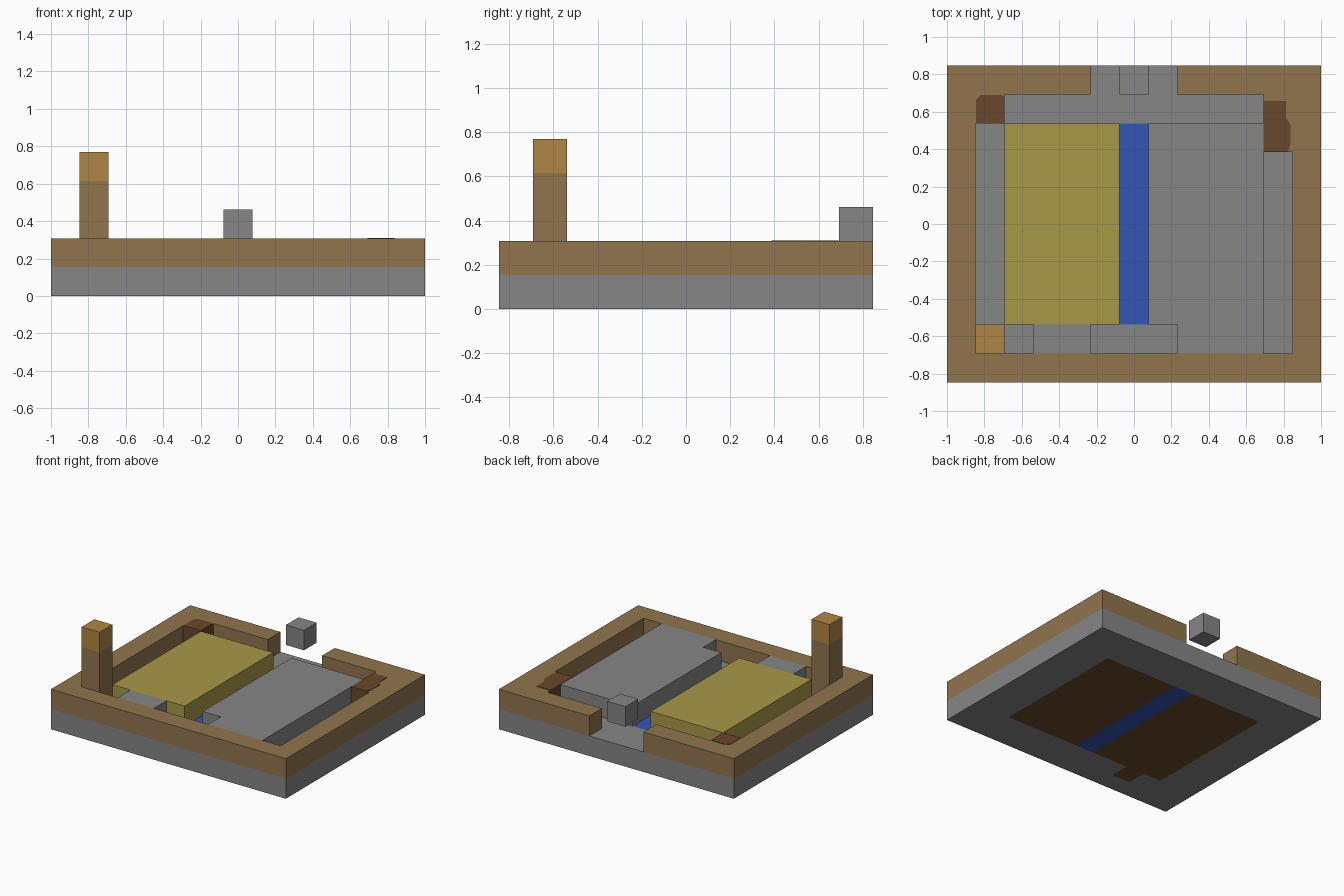
import bpy, bmesh
from mathutils import Vector

cube = bpy.data.objects.get("Cube")
if cube:
    bpy.data.objects.remove(cube, do_unlink=True)

NX, NY = 13, 11
U = 2 / NX                       # edge of one building block


def material(name, rgb):
    m = bpy.data.materials.new(name)
    m.use_nodes = True
    m.diffuse_color = (*rgb, 1)
    m.node_tree.nodes["Principled BSDF"].inputs["Base Color"].default_value = (*rgb, 1)
    return m


stone = material("grey stone", (0.238, 0.238, 0.238))
wood = material("brown wood", (0.28, 0.178, 0.076))
soil = material("dark soil", (0.144, 0.065, 0.025))
straw = material("yellow straw", (0.39, 0.315, 0.065))
water = material("blue water", (0.034, 0.093, 0.456))
lamp = material("orange lamp", (0.434, 0.238, 0.058))


def block(x, y, z):
    """Cells of a box given as inclusive ranges or single indices."""
    spans = [(s, s) if isinstance(s, int) else s for s in (x, y, z)]
    rx, ry, rz = (range(a, b + 1) for a, b in spans)
    return {(i, j, k) for i in rx for j in ry for k in rz}


# Foundation layer
channel = block(6, (2, 8), 0)
soil_bed = (block((2, 10), (2, 8), 0) | block(3, 1, 0)) - channel
foundation = block((0, 12), (0, 10), 0) - soil_bed - channel

# Rim wall with a gap at the back, and the raised beds inside it
rim = block((0, 12), (0, 10), 1) - block((1, 11), (1, 9), 1) - block((5, 7), 10, 1)
parts = [
    ("foundation", foundation, stone),
    ("soil_bed", soil_bed, soil),
    ("water_channel", channel, water),
    ("rim_wall", rim, wood),
    ("straw_bed", block((2, 5), (2, 8), 1), straw),
    ("stone_bed", block((7, 10), (2, 8), 1) | block((8, 10), 1, 1), stone),
    ("front_stone_step", block((3, 4), 1, 1), stone),
    ("corner_post", block(1, 1, (1, 3)), wood),
    ("post_lamp", block(1, 1, 4), lamp),
    ("gate_block", block(6, 10, 2), stone),
    ("left_corner_soil", block(11, (8, 9), 1), soil),
    ("right_corner_soil", block(1, 9, 1), soil),
]
filled = set().union(*(cells for _, cells, _ in parts))


def place(x, y, z):
    return Vector(((x - NX / 2) * U, (y - NY / 2) * U, z * U))


def finish(name, bm, mats):
    mesh = bpy.data.meshes.new(name)
    bm.to_mesh(mesh)
    bm.free()
    for m in mats:
        mesh.materials.append(m)
    obj = bpy.data.objects.new(name, mesh)
    bpy.context.collection.objects.link(obj)


# Each part keeps only the block faces that are exposed
for name, cells, mat in parts:
    bm = bmesh.new()
    for cell in sorted(cells):
        for axis in range(3):
            for side in (0, 1):
                near = list(cell)
                near[axis] += 2 * side - 1
                if tuple(near) in filled:
                    continue
                b, c = (axis + 1) % 3, (axis + 2) % 3
                corners = []
                for db, dc in ((0, 0), (1, 0), (1, 1), (0, 1)):
                    p = list(cell)
                    p[axis] += side
                    p[b] += db
                    p[c] += dc
                    corners.append(bm.verts.new(place(*p)))
                face = bm.faces.new(corners if side else corners[::-1])
                # Corner soil has wooden tops around its soil patch
                if "corner_soil" in name and axis == 2 and side:
                    face.material_index = 1
    bmesh.ops.remove_doubles(bm, verts=bm.verts, dist=0.001)
    bmesh.ops.dissolve_limit(bm, angle_limit=0.01, verts=bm.verts,
                             edges=bm.edges, delimit={'MATERIAL'})
    finish(name, bm, [mat, wood] if "corner_soil" in name else [mat])


def patch(name, outline):
    """Thin soil plate on top of the rim level."""
    bm = bmesh.new()
    base = 2 * U
    face = bm.faces.new([bm.verts.new((x, y, base)) for x, y in outline])
    new = bmesh.ops.extrude_face_region(bm, geom=[face])["geom"]
    for v in new:
        if isinstance(v, bmesh.types.BMVert):
            v.co.z += 0.003
    bmesh.ops.recalc_face_normals(bm, faces=bm.faces)
    finish(name, bm, [soil])


patch("left_soil_patch", [(0.693, 0.386), (0.825, 0.386), (0.838, 0.43), (0.838, 0.53),
                          (0.812, 0.57), (0.812, 0.658), (0.693, 0.658)])
patch("right_soil_patch", [(-0.844, 0.54), (-0.694, 0.54), (-0.694, 0.68), (-0.71, 0.69),
                           (-0.82, 0.69), (-0.844, 0.665)])
